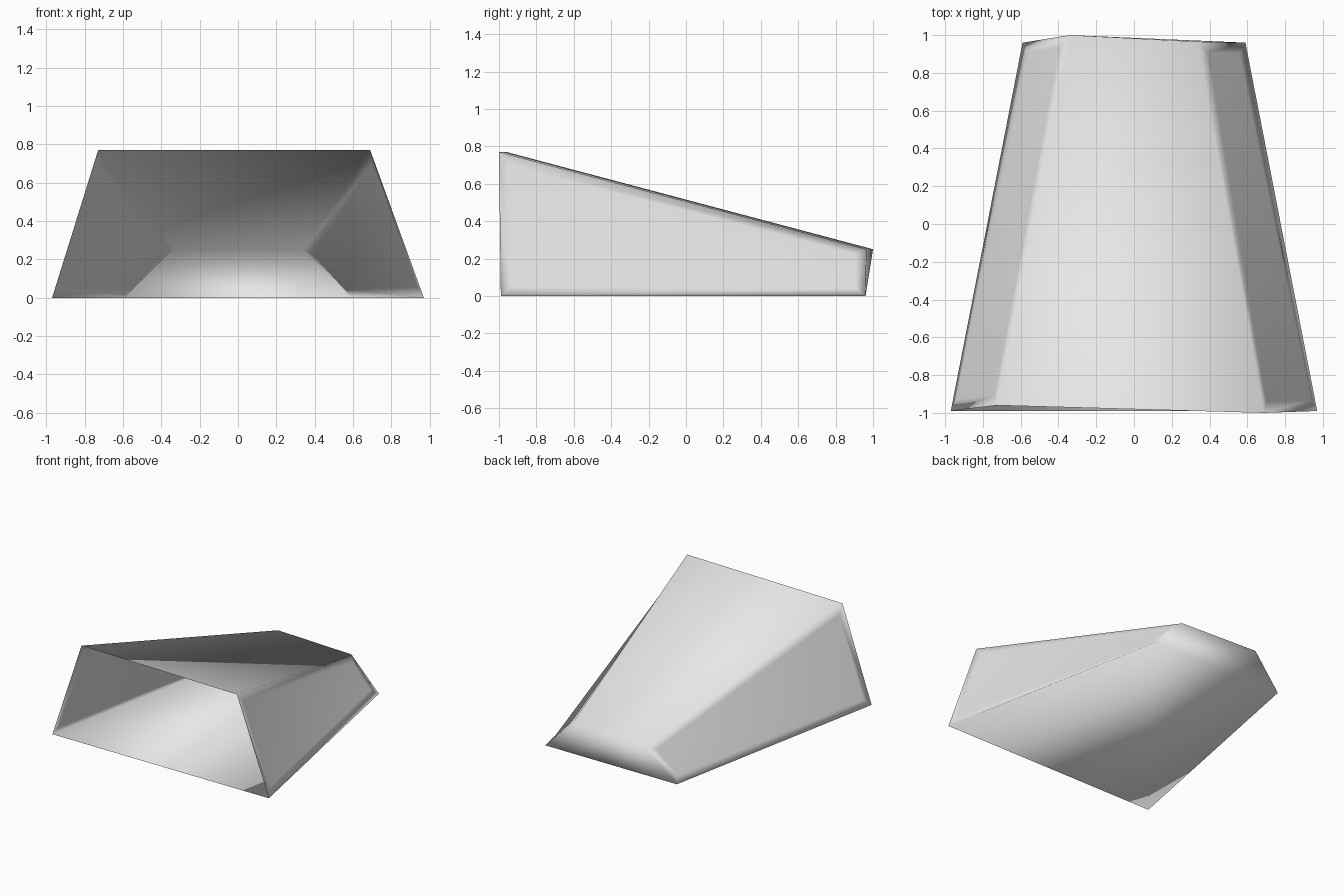
import bpy, bmesh

cube = bpy.data.objects.get("Cube")
if cube:
    bpy.data.objects.remove(cube, do_unlink=True)

# One pale grey for the whole shell
grey = bpy.data.materials.new("pale_grey")
grey.use_nodes = True
colour = (0.8, 0.8, 0.8, 1)
grey.diffuse_color = colour
grey.node_tree.nodes["Principled BSDF"].inputs["Base Color"].default_value = colour

# Corners of the tapered hood, open at the front: left is +x
corners = {
    "front_low_right": (-0.97, -0.99, 0), "front_low_left": (0.97, -0.99, 0),
    "front_top_right": (-0.73, -0.96, 0.77), "front_top_left": (0.69, -1.0, 0.77),
    "rear_low_right": (-0.59, 0.96, 0), "rear_low_left": (0.59, 0.96, 0),
    "rear_top_right": (-0.34, 1.0, 0.25), "rear_top_left": (0.34, 0.965, 0.25),
}
bm = bmesh.new()
v = {name: bm.verts.new(co) for name, co in corners.items()}


def panel(*names):
    return bm.faces.new([v[n] for n in names])


def bordered_panel(width, *names):
    """A wall panel with a narrow loop of faces around it."""
    outer = [v[n] for n in names]
    inner = []
    for i, vert in enumerate(outer):
        back = (outer[i - 1].co - vert.co).normalized()
        ahead = (outer[(i + 1) % 4].co - vert.co).normalized()
        offset = (back + ahead) * (width / back.cross(ahead).length)
        inner.append(bm.verts.new(vert.co + offset))
    for i in range(4):
        j = (i + 1) % 4
        bm.faces.new((outer[i], outer[j], inner[j], inner[i]))
    bm.faces.new(inner)


# Roof, floor and rear wall
panel("front_top_right", "front_top_left", "rear_top_left", "rear_top_right")
panel("front_low_right", "rear_low_right", "rear_low_left", "front_low_left")
panel("rear_low_left", "rear_low_right", "rear_top_right", "rear_top_left")

# Side walls
bordered_panel(0.06, "front_top_left", "front_low_left", "rear_low_left", "rear_top_left")
bordered_panel(0.06, "front_low_right", "front_top_right", "rear_top_right", "rear_low_right")

# Smooth shading everywhere, so the borders roll softly into the roof and floor
bm.normal_update()
for face in bm.faces:
    face.smooth = True
mesh = bpy.data.meshes.new("hood_shell")
bm.to_mesh(mesh)
bm.free()
mesh.materials.append(grey)
hood = bpy.data.objects.new("hood_shell", mesh)
bpy.context.collection.objects.link(hood)
